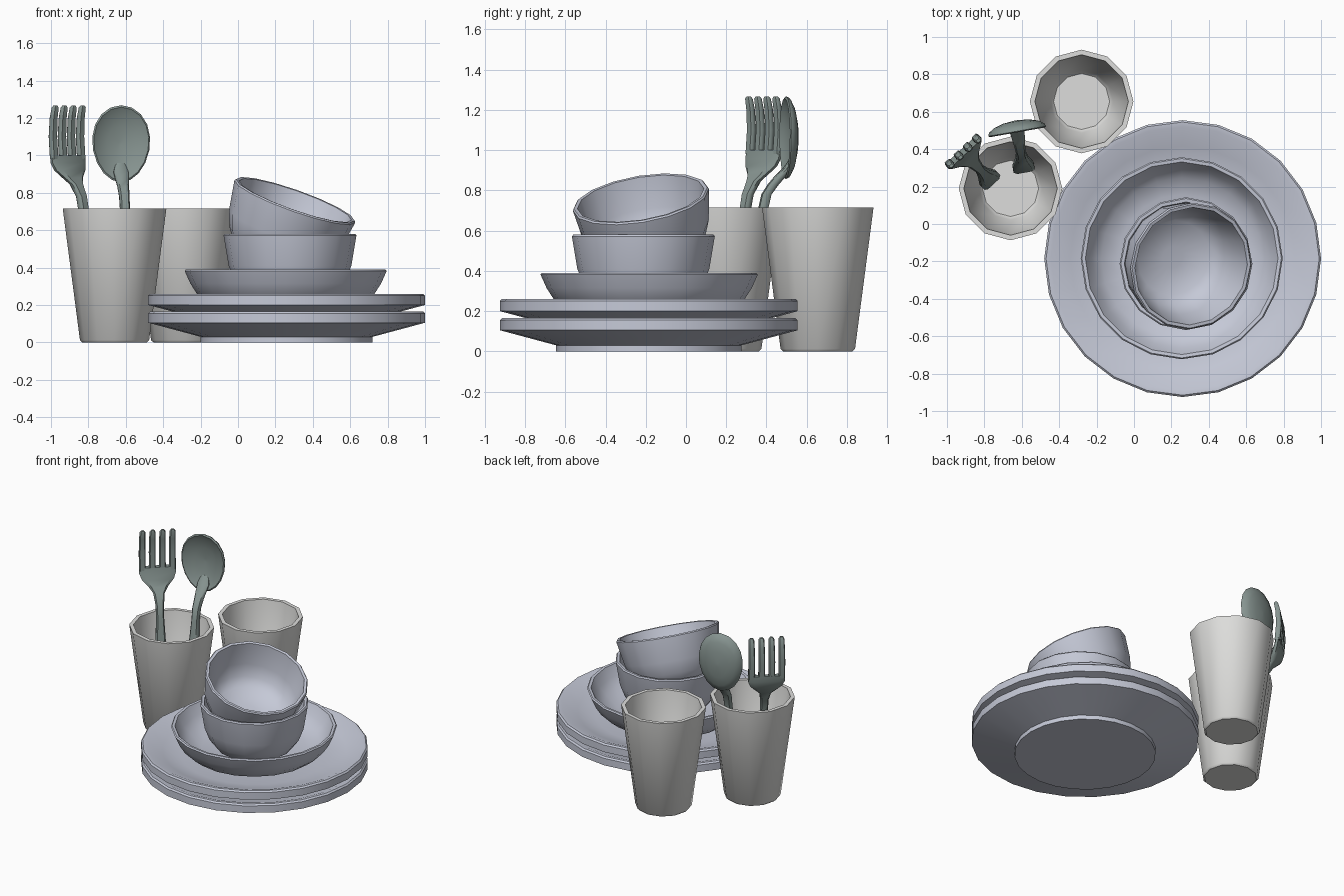
import bpy, bmesh, math
from mathutils import Vector, Matrix

if "Cube" in bpy.data.objects:
    bpy.data.objects.remove(bpy.data.objects["Cube"])


def material(name, rgb):
    m = bpy.data.materials.new(name)
    m.diffuse_color = (*rgb, 1)
    m.use_nodes = True
    m.node_tree.nodes["Principled BSDF"].inputs["Base Color"].default_value = m.diffuse_color
    return m


DISH = material("pale_blue_glaze", (0.56, 0.585, 0.68))
CUP = material("off_white", (0.73, 0.73, 0.715))
METAL = material("grey_green_metal", (0.24, 0.295, 0.28))


def finish(bm, name, mat, matrix=Matrix(), angle=40):
    bmesh.ops.recalc_face_normals(bm, faces=bm.faces)
    me = bpy.data.meshes.new(name)
    bm.to_mesh(me)
    bm.free()
    me.materials.append(mat)
    ob = bpy.data.objects.new(name, me)
    bpy.context.collection.objects.link(ob)
    ob.matrix_world = matrix
    bpy.ops.object.select_all(action='DESELECT')
    ob.select_set(True)
    bpy.context.view_layer.objects.active = ob
    bpy.ops.object.shade_smooth_by_angle(angle=math.radians(angle))
    return ob


def skin(bm, rings):
    """Bridge a list of equal vertex rings and cap both ends."""
    vr = [[bm.verts.new(p) for p in ring] for ring in rings]
    n = len(vr[0])
    for a, b in zip(vr, vr[1:]):
        for i in range(n):
            j = (i + 1) % n
            bm.faces.new((a[i], a[j], b[j], b[i]))
    bm.faces.new(vr[0])
    bm.faces.new(vr[-1])


def lathe(name, profile, sides, mat, matrix):
    bm = bmesh.new()
    rings = []
    for r, z in profile:
        rings.append([(r * math.cos(math.pi / 2 + math.tau * i / sides),
                       r * math.sin(math.pi / 2 + math.tau * i / sides), z)
                      for i in range(sides)])
    skin(bm, rings)
    return finish(bm, name, mat, matrix)


def at(x, y, z):
    return Matrix.Translation((x, y, z))


# Two stacked plates
plate = [(.46, 0), (.46, .03), (.74, .105), (.74, .155), (.73, .165),
         (.705, .163), (.6, .12), (.48, .093), (.1, .09)]
lathe("lower_plate", plate, 24, DISH, at(.26, -.185, 0))
lathe("upper_plate", plate, 24, DISH, at(.26, -.185, .095))

# Wide shallow bowl
wide = [(.34, 0), (.42, .025), (.475, .07), (.51, .125), (.54, .192),
        (.533, .2), (.515, .198), (.48, .13), (.43, .08), (.34, .045), (.08, .04)]
lathe("wide_bowl", wide, 20, DISH, at(.255, -.183, .19))

# Two small bowls, the top one tipped over
small = [(.19, 0), (.25, .035), (.295, .095), (.328, .18), (.355, .342),
         (.348, .35), (.33, .348), (.3, .19), (.265, .11), (.21, .06), (.06, .045)]
lathe("small_bowl", small, 16, DISH, at(.278, -.212, .23))
axis = Vector((.355, -.17, 1)).normalized()
tilt = Vector((0, 0, 1)).rotation_difference(axis).to_matrix().to_4x4()
base = Vector((.305, -.225, .757)) - .345 * axis
lathe("tilted_bowl", [(r * .965, z) for r, z in small], 16, DISH,
      Matrix.Translation(base) @ tilt)

# Two tapered cups
cup = [(.172, 0), (.185, .012), (.277, .715), (.25, .715), (.168, .07), (.15, .05)]
lathe("holder_cup", cup, 12, CUP, at(-.66, .19, 0))
lathe("empty_cup", cup, 12, CUP, at(-.28, .655, 0))


# Cutlery is built facing -y: x across, y depth, z up
def strip(bm, stations):
    """Loft rounded sections given as (x, front, z, width, thickness)."""
    rings = []
    for x, f, z, w, t in stations:
        w, t = w / 2, t / 2
        rings.append([(x + sx * w, -f + sy * t, z) for sx, sy in
                      ((-1, -.4), (-.7, -1), (.7, -1), (1, -.4),
                       (1, .4), (.7, 1), (-.7, 1), (-1, .4))])
    skin(bm, rings)


def place(x, y, across):
    return at(x, y, 0) @ Matrix.Rotation(across, 4, 'Z')


HANDLE = [(0, .215, .06, .07, .02), (0, .21, .1, .115, .035), (0, .185, .25, .115, .04),
          (0, .15, .5, .07, .045), (0, .118, .7, .05, .045), (0, .1, .78, .055, .045)]

# Fork: handle, palm and four tines
bm = bmesh.new()
strip(bm, HANDLE + [(0, .06, .845, .075, .05), (0, .03, .88, .13, .055),
                    (0, .008, .92, .21, .05), (0, -.005, .96, .242, .04),
                    (0, -.01, 1.0, .242, .034)])
for k in range(4):
    x = (k - 1.5) * .066
    strip(bm, [(x, -.008, .98, .043, .034), (x, -.018, 1.1, .043, .034),
               (x, -.012, 1.2, .04, .032), (x, 0, 1.255, .036, .028),
               (x, .002, 1.267, .02, .016)])
finish(bm, "fork", METAL, place(-.905, .38, math.radians(43)))

# Spoon: handle and egg-shaped dished head
bm = bmesh.new()
strip(bm, HANDLE + [(0, .065, .83, .06, .05), (0, .03, .87, .07, .05),
                    (0, -.005, .91, .08, .035), (0, -.03, .96, .05, .012)])
rings = []
for r, f in ((.05, -.035), (.45, -.027), (.8, -.008), (.95, .008), (1, .002),
             (.96, -.015), (.75, -.036), (.45, -.05), (.05, -.056)):
    ring = []
    for i in range(18):
        a = math.pi / 2 + math.tau * i / 18
        ring.append((.157 * r * math.cos(a) * (1 + .08 * math.sin(a)), -f,
                     1.062 + .206 * r * math.sin(a)))
    rings.append(ring)
skin(bm, rings)
finish(bm, "spoon", METAL, place(-.625, .498, math.radians(10)), 50)
